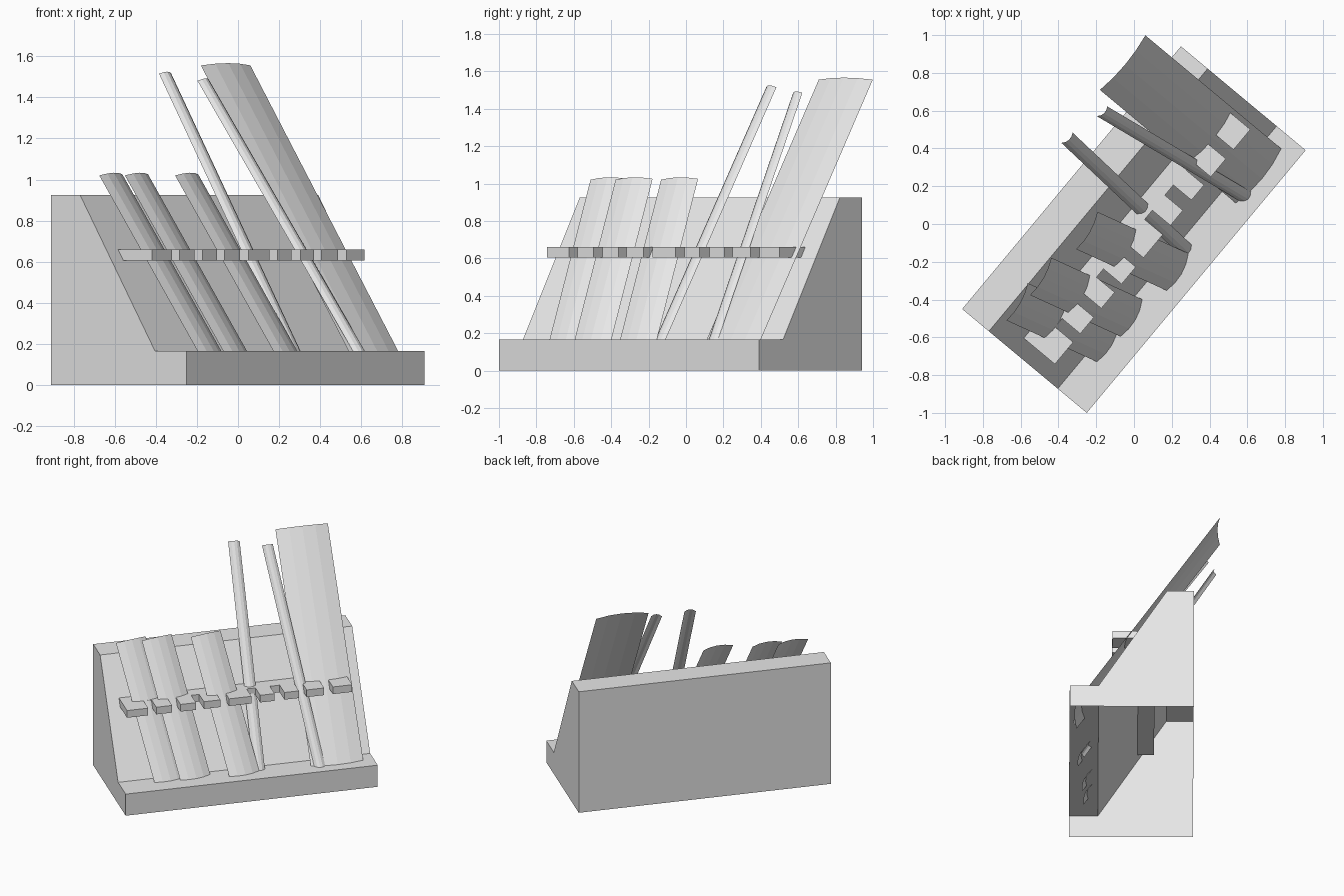
import bpy, bmesh, math
from mathutils import Vector, Matrix

cube = bpy.data.objects.get("Cube")
if cube:
    bpy.data.objects.remove(cube, do_unlink=True)

grey = bpy.data.materials.new("light_grey")
grey.use_nodes = True
colour = (0.8, 0.8, 0.8, 1)
grey.diffuse_color = colour
grey.node_tree.nodes["Principled BSDF"].inputs["Base Color"].default_value = colour

# Parts use local axes: x along the rack, y into its depth, z up
PLACE = Matrix.Translation((-0.25, -1, 0)) @ Matrix.Rotation(math.radians(50.2), 4, "Z")


def add_part(name, bm):
    mesh = bpy.data.meshes.new(name)
    bm.to_mesh(mesh)
    bm.free()
    mesh.materials.append(grey)
    obj = bpy.data.objects.new(name, mesh)
    bpy.context.collection.objects.link(obj)
    obj.matrix_world = PLACE
    return obj


def prism(name, points, offset, open_side=None):
    """Extrude a closed outline; optionally leave one side open."""
    bm = bmesh.new()
    near = [bm.verts.new(p) for p in points]
    far = [bm.verts.new(Vector(p) + Vector(offset)) for p in points]
    bm.faces.new(near)
    bm.faces.new(far[::-1])
    count = len(points)
    for i in range(count):
        if i != open_side:
            j = (i + 1) % count
            bm.faces.new((near[j], near[i], far[i], far[j]))
    bmesh.ops.recalc_face_normals(bm, faces=bm.faces)
    return add_part(name, bm)


def slat(name, top_left, top_right, bottom_left, bow, segments=4):
    """Thin bowed strip leaning back, its foot sunk into the ledge."""
    start, end, foot = Vector(top_left), Vector(top_right), Vector(bottom_left)
    across = end - start
    down = (foot - start) * 1.06
    normal = down.cross(across).normalized()
    if normal.y > 0:
        normal.negate()
    bm = bmesh.new()
    rows = []
    for i in range(segments + 1):
        t = i / segments
        p = start + across * t + normal * bow * 4 * t * (1 - t)
        rows.append((bm.verts.new(p), bm.verts.new(p + down)))
    for a, b in zip(rows, rows[1:]):
        bm.faces.new((a[0], a[1], b[1], b[0]))
    return add_part(name, bm)


# Hollow wedge with a front ledge, open underneath
side = [(0, 0), (0, 0.165), (0.2, 0.165), (0.675, 0.925), (0.859, 0.925), (0.859, 0)]
prism("wedge_stand", [(0, y, z) for y, z in side], (1.81, 0, 0), open_side=5)

# Notched rail set through the sloping face
FRONT, NOTCH, BACK = 0.295, 0.42, 0.59
teeth = [(0.09, 0.242), (0.3, 0.413), (0.474, 0.585), (0.642, 0.76), (0.823, 0.983),
         (1.046, 1.15), (1.22, 1.324), (1.38, 1.505), (1.568, 1.707)]
outline = []
for i, (left, right) in enumerate(teeth):
    if i:
        outline.append((left, NOTCH, 0.605))
    outline += [(left, FRONT, 0.605), (right, FRONT, 0.605)]
    if i < len(teeth) - 1:
        outline.append((right, NOTCH, 0.605))
outline += [(teeth[-1][1], BACK, 0.605), (teeth[0][0], BACK, 0.605)]
prism("notched_rail", outline, (0, 0, 0.055))

# Three short slats
for i, (left, depth) in enumerate([(0.104, 0.64), (0.287, 0.63), (0.63, 0.598)]):
    slat(f"short_slat_{i + 1}", (left, depth, 1.02), (left + 0.224, depth + 0.04, 1.025),
         (left + 0.138, depth - 0.508, 0.165), 0.02)

# Two narrow rods and the wide slat
slat("narrow_slat_1", (1.012, 1.018, 1.515), (1.092, 1.007, 1.515), (0.959, 0.155, 0.165), 0.018)
slat("narrow_slat_2", (1.241, 0.965, 1.48), (1.316, 0.955, 1.485), (1.38, 0.096, 0.165), 0.018)
slat("wide_slat", (1.358, 1.041, 1.555), (1.734, 1.041, 1.555), (1.358, 0.105, 0.165), 0.02)
